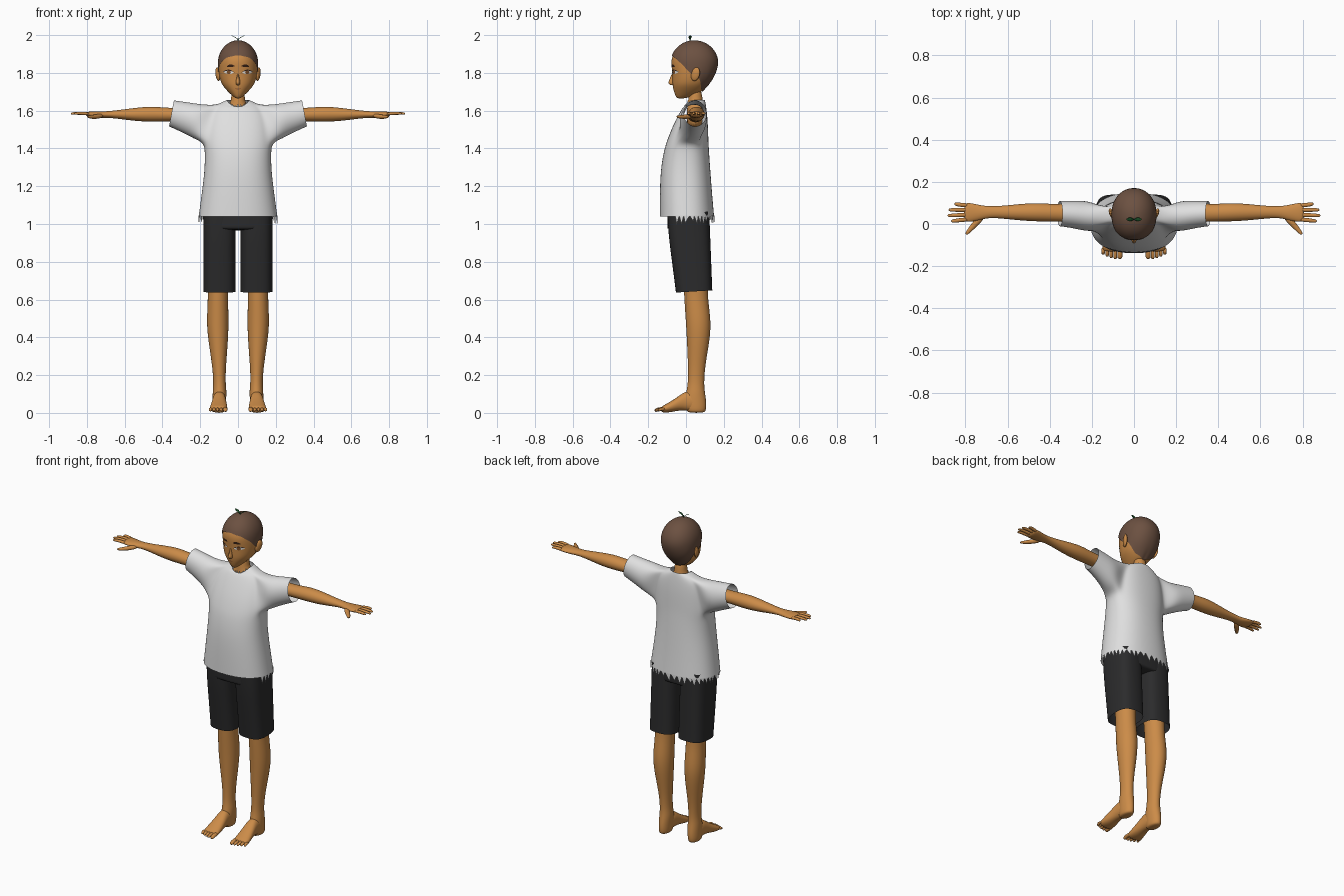
import bpy, bmesh, random
from math import sin, cos, pi, radians, degrees, acos, sqrt, copysign
from mathutils import Vector
from mathutils.bvhtree import BVHTree

random.seed(4)
cube = bpy.data.objects.get("Cube")
if cube:
    bpy.data.objects.remove(cube, do_unlink=True)


def material(name, r, g, b):
    m = bpy.data.materials.new(name)
    m.use_nodes = True
    m.diffuse_color = (r, g, b, 1)
    node = next(n for n in m.node_tree.nodes if n.type == 'BSDF_PRINCIPLED')
    node.inputs["Base Color"].default_value = (r, g, b, 1)
    node.inputs["Roughness"].default_value = 0.8
    return m


SKIN = material("warm_skin", .6, .26, .065)
SHIRT = material("white_cloth", .74, .74, .74)
SHORTS = material("black_cloth", .024, .024, .025)
HAIR = material("brown_hair", .15, .082, .053)
DARK = material("dark_brow", .035, .014, .007)
WHITE = material("eye_white", .85, .85, .82)
IRIS = material("amber_iris", .22, .085, .025)
LIP = material("lip_brown", .3, .1, .035)
LEAF = material("leaf_green", .01, .075, .02)


def finish(name, bm, mat, levels=0, smooth=True):
    bmesh.ops.recalc_face_normals(bm, faces=bm.faces)
    mesh = bpy.data.meshes.new(name)
    bm.to_mesh(mesh)
    bm.free()
    mesh.materials.append(mat)
    for p in mesh.polygons:
        p.use_smooth = smooth
    ob = bpy.data.objects.new(name, mesh)
    bpy.context.collection.objects.link(ob)
    if levels:
        ob.modifiers.new("smooth", 'SUBSURF').levels = levels
        ob.modifiers["smooth"].render_levels = levels
    return ob


def around(a, p):
    """Unit superellipse point at angle a."""
    c, s = cos(a), sin(a)
    return copysign(abs(c) ** (2 / p), c), copysign(abs(s) ** (2 / p), s)


def loft(name, rings, mat, n=12, p=2, caps=True, levels=2):
    """Skin over rings given as (centre, half axis u, half axis v)."""
    bm = bmesh.new()
    loops = []
    for c, u, v in rings:
        pts = [around(2 * pi * k / n, p) for k in range(n)]
        loops.append([bm.verts.new(c + u * i + v * j) for i, j in pts])
    for a, b in zip(loops, loops[1:]):
        for k in range(n):
            m = (k + 1) % n
            bm.faces.new((a[k], a[m], b[m], b[k]))
    if caps:
        bm.faces.new(loops[0])
        bm.faces.new(loops[-1])
    return finish(name, bm, mat, levels)


def level(z, x, rx, yf, yb, tilt=0):
    """Horizontal ring from its front and back y."""
    return (Vector((x, (yf + yb) / 2, z)), Vector((rx, 0, 0)),
            Vector((0, (yb - yf) / 2, tilt)))


def digit(name, points, radii):
    """Finger or toe along a short path."""
    pts = [Vector(q) for q in points]
    up = Vector((0, 0, 1))
    side = (pts[-1] - pts[0]).cross(up).normalized()
    loft(name, [(q, side * r, up * r * .85) for q, r in zip(pts, radii)], SKIN, 8)


def lookup(t, table):
    """Linear interpolation in rows sorted by their first value."""
    for a, b in zip(table, table[1:]):
        if t <= b[0]:
            f = max(0, (t - a[0]) / (b[0] - a[0]))
            return [i + (j - i) * f for i, j in zip(a[1:], b[1:])]
    return list(table[-1][1:])


# Head: jaw table below, rounded cranium above
JAW = [(1.664, .01, -.045, -.01), (1.675, .026, -.055, .03), (1.7, .053, -.064, .085),
       (1.725, .076, -.07, .11), (1.75, .092, -.073, .13), (1.8, .104, -.073, .158),
       (1.85, .105, -.08, .17)]


def head_section(z):
    if z <= 1.85:
        return lookup(z, JAW)
    f = sqrt(max(0, 1 - ((z - 1.85) / .12) ** 2))
    return .105 * f, .045 - .125 * f, .045 + .125 * f


heights = [row[0] for row in JAW] + [1.88, 1.91, 1.94, 1.96, 1.968]
head = loft("head", [level(z, 0, *head_section(z)) for z in heights], SKIN, 24, 2.15)

# Cropped hair cap whose lower edge follows the hairline
HAIRLINE = [(0, 1.893), (35, 1.88), (62, 1.845), (80, 1.8), (100, 1.79), (130, 1.72), (180, 1.695)]
bm = bmesh.new()
n, rows = 48, 10
grid = []
for k in range(n):
    a = 2 * pi * k / n
    low = lookup(degrees(acos(max(-1, min(1, -sin(a))))), HAIRLINE)[0]
    i, j = around(a, 2.15)
    column = []
    for t in range(rows + 1):
        z = low + (1.97 - low) * sin(t / rows * pi / 2)
        rx, yf, yb = head_section(z)
        q = Vector((rx * i, (yf + yb) / 2 + (yb - yf) / 2 * j, z))
        centre = Vector((0, .045, max(1.85, z) if z < 1.85 else 1.85))
        column.append(bm.verts.new(centre + (q - centre) * 1.025))
    grid.append(column)
for k in range(n):
    a, b = grid[k], grid[(k + 1) % n]
    for t in range(rows):
        bm.faces.new((a[t], b[t], b[t + 1], a[t + 1]))
bmesh.ops.remove_doubles(bm, verts=bm.verts, dist=.0002)
finish("hair_cap", bm, HAIR, 1)

# Face plates projected on the head
bpy.context.view_layer.update()
tree = BVHTree.FromObject(head, bpy.context.evaluated_depsgraph_get())


def plate(name, x0, x1, z, half, mat, arch=0, slope=0, power=1, lift=.002):
    bm = bmesh.new()
    cols = []
    for k in range(13):
        t = k / 12
        x, s = x0 + (x1 - x0) * t, max(0, sin(pi * t))
        mid, h = z + arch * s + slope * t, half * s ** power + .0003
        col = []
        for f in (-1, 0, 1):
            hit = tree.ray_cast(Vector((x, -1, mid + f * h)), Vector((0, 1, 0)))[0]
            y = hit.y if hit else -.05
            col.append(bm.verts.new((x, y - lift, mid + f * h)))
        cols.append(col)
    for a, b in zip(cols, cols[1:]):
        for r in range(2):
            bm.faces.new((a[r], b[r], b[r + 1], a[r + 1]))
    finish(name, bm, mat)


plate("mouth", -.018, .018, 1.717, .0022, LIP, arch=-.002)
loft("nose", [level(1.8, 0, .005, -.076, -.05), level(1.77, 0, .008, -.085, -.05),
              level(1.75, 0, .013, -.096, -.05), level(1.739, 0, .012, -.09, -.05),
              level(1.734, 0, .006, -.078, -.05)], SKIN)

# Neck and chest, mostly under the shirt
loft("neck", [level(1.72, 0, .034, .025, .078), level(1.67, 0, .036, .012, .088),
              level(1.635, 0, .042, .008, .092), level(1.605, 0, .075, .004, .095),
              level(1.5, 0, .1, 0, .09)], SKIN, 16)

# Shirt: one torso grid with an armhole on each side bridged to its sleeve
TORSO = [(1.04, .21, -.14, .15), (1.15, .195, -.14, .14), (1.28, .178, -.136, .13),
         (1.38, .176, -.12, .123), (1.43, .182, -.105, .12), (1.49, .176, -.083, .118),
         (1.55, .165, -.055, .115), (1.6, .148, -.028, .11), (1.628, .12, -.014, .106),
         (1.645, .085, -.01, .103), (1.656, .06, -.008, .1)]
SEG, ROUND, HOLE = 24, 2.3, range(4, 9)


def torso_point(row, a):
    z, rx, yf, yb = row
    i, j = around(a, ROUND)
    dip = max(0, -sin(a)) ** 2 * max(0, z - 1.62)
    return Vector((rx * i, (yf + yb) / 2 + (yb - yf) / 2 * j, z - dip))


bm = bmesh.new()
net = [[bm.verts.new(torso_point(row, 2 * pi * k / SEG)) for k in range(SEG)] for row in TORSO]
for r in range(len(net) - 1):
    for k in range(SEG):
        if r in HOLE[:-1] and k in (22, 23, 0, 1, 10, 11, 12, 13):
            continue
        m = (k + 1) % SEG
        bm.faces.new((net[r][k], net[r][m], net[r + 1][m], net[r + 1][k]))
for s in (1, -1):
    walk = [(HOLE[0], k) for k in range(-2, 2)] + [(r, 2) for r in HOLE[:-1]]
    walk += [(HOLE[-1], k) for k in range(2, -2, -1)] + [(r, -2) for r in reversed(HOLE[1:])]
    ring = [net[r][k % SEG if s > 0 else 12 - k] for r, k in walk]
    # Sleeve rings: reach, front, back, bottom, top
    for x, yf, yb, zb, zt in [(.215, -.04, .112, 1.447, 1.636), (.28, -.022, .112, 1.483, 1.646),
                              (.352, -.012, .11, 1.515, 1.656)]:
        new = []
        for k in range(16):
            a = radians(225 + 22.5 * k)
            new.append(bm.verts.new((s * (x - .013 * sin(a)), (yf + yb) / 2 + (yb - yf) / 2 * cos(a),
                                     (zb + zt) / 2 + (zt - zb) / 2 * sin(a))))
        for k in range(16):
            m = (k + 1) % 16
            bm.faces.new((ring[k], ring[m], new[m], new[k]))
        ring = new
bmesh.ops.delete(bm, geom=[v for v in bm.verts if not v.link_faces], context='VERTS')
finish("shirt", bm, SHIRT, 2)


def fringe(name, row, start, stop, count, shortest, longest, overlap):
    """Torn triangular strips along a shirt edge."""
    bm = bmesh.new()
    step = radians(stop - start) / count
    for k in range(count):
        a = radians(start) + k * step
        q = [torso_point(row, a + step * f) for f in (0, .5, 1, random.uniform(.2, .9))]
        for v in q[:3]:
            v.z += overlap
        q[3].z += random.uniform(shortest, longest)
        bm.faces.new([bm.verts.new(v) for v in (q[0], q[1], q[2], q[3])])
    finish(name, bm, SHIRT, smooth=False)


fringe("torn_hem", TORSO[0], -22, 202, 26, -.045, -.022, .004)
fringe("torn_collar", TORSO[-1], 215, 325, 9, .008, .02, -.003)

# Shorts waist
loft("shorts_waist", [level(z, 0, .184, -.1, .126) for z in (.965, .985, 1.04, 1.08, 1.1)],
     SHORTS, 24, 3)

# Paired parts
for s, side in ((1, "left"), (-1, "right")):
    # Ear, eye and brow
    bm = bmesh.new()
    bmesh.ops.create_uvsphere(bm, u_segments=16, v_segments=10, radius=1)
    for v in bm.verts:
        x, y, z = v.co
        v.co = (s * (.107 + .011 * x + .006 * y + .004 * z), .05 + .023 * y + .006 * z, 1.793 + .036 * z)
    finish(side + "_ear", bm, SKIN)
    plate(side + "_eye", s * .022, s * .077, 1.802, .0095, WHITE, slope=.003, power=.8)
    plate(side + "_iris", s * .038, s * .06, 1.803, .0095, IRIS, power=.5, lift=.003)
    plate(side + "_lash", s * .018, s * .081, 1.802, .0024, DARK, arch=.011, slope=.003, lift=.0035)
    plate(side + "_brow", s * .018, s * .06, 1.836, .0065, DARK, arch=.003, slope=-.002, power=.6)

    # Arm through to the palm: reach, y, half depth, z, half height
    arm = [(.12, .05, .045, 1.572, .042), (.3, .051, .043, 1.578, .036), (.38, .053, .042, 1.579, .037),
           (.46, .056, .045, 1.582, .042), (.54, .056, .04, 1.58, .036), (.62, .056, .031, 1.58, .025),
           (.69, .057, .027, 1.58, .017), (.73, .054, .036, 1.578, .018), (.78, .055, .047, 1.581, .015),
           (.808, .056, .045, 1.582, .011)]
    loft(side + "_arm", [(Vector((s * x, y, z)), Vector((0, ry, 0)), Vector((0, 0, rz)))
                         for x, y, ry, z, rz in arm], SKIN, 16)
    fingers = [("index", .022, .868, .014), ("middle", .044, .885, .04),
               ("ring", .067, .88, .067), ("little", .088, .853, .095)]
    for finger, y, reach, tip in fingers:
        digit(f"{side}_{finger}_finger", [(s * .785, y, 1.582), (s * .83, (y + tip) / 2, 1.587),
                                          (s * (reach - .008), tip, 1.585), (s * reach, tip, 1.583)],
              (.012, .0105, .009, .005))
    digit(side + "_thumb", [(s * .715, .04, 1.575), (s * .755, .0, 1.567), (s * .785, -.035, 1.567),
                            (s * .798, -.05, 1.569)], (.016, .016, .011, .006))

    # Shorts leg and bare leg
    loft(side + "_shorts_leg", [level(z, s * .098, .087, yf, yb, .006) for z, yf, yb in
                                [(.643, -.055, .141), (.66, -.057, .14), (.8, -.075, .135),
                                 (.95, -.095, .129), (1.06, -.1, .125)]],
         SHORTS, 16, 2.9, caps=False)
    leg = [(.95, .1, .07, -.03, .1), (.68, .106, .056, -.014, .117), (.6, .106, .054, -.01, .117),
           (.48, .108, .06, -.002, .135), (.38, .105, .053, .004, .126), (.25, .1, .037, .01, .102),
           (.16, .098, .032, .01, .096), (.115, .097, .038, .002, .1), (.06, .099, .036, -.01, .109),
           (.015, .1, .034, 0, .108), (0, .1, .026, .01, .098)]
    loft(side + "_leg", [level(z, s * x, *rest) for z, x, *rest in leg], SKIN, 16)

    # Foot: y, centre, half width, sole, top
    foot = [(.09, .1, .025, .005, .07), (.05, .099, .034, .004, .11), (.0, .099, .035, .012, .12),
            (-.04, .1, .04, .012, .088), (-.08, .102, .046, .003, .062), (-.115, .103, .048, .001, .042),
            (-.132, .103, .045, .004, .032)]
    loft(side + "_foot", [(Vector((s * x, y, (lo + hi) / 2)), Vector((rx, 0, 0)),
                           Vector((0, 0, (hi - lo) / 2))) for y, x, rx, lo, hi in foot], SKIN, 16, 2.2)
    for k, tip in enumerate((-.166, -.167, -.162, -.155, -.146)):
        r = .0135 if k == 0 else .0095
        x = s * (.067 + .019 * k + (.003 if k else 0))
        digit(f"{side}_toe_{k + 1}", [(x, -.11, .02), (x, -.135, .021), (x, tip + .008, .015),
                                      (x, tip, .013)], (r, r, r, r * .6))

    # Sprout leaf
    blade = [(.001, 1.972, .002), (.006, 1.982, .005), (.016, 1.989, .011), (.027, 1.994, .009),
             (.037, 1.999, .002)]
    loft(side + "_sprout_leaf", [(Vector((s * x, .022, z)), Vector((0, w, .001)),
                                  Vector((0, 0, .0015))) for x, z, w in blade], LEAF, 8, levels=1)

loft("sprout_stem", [level(z, 0, .003, .019, .025) for z in (1.96, 1.975, 1.986)], LEAF, 8, levels=1)
